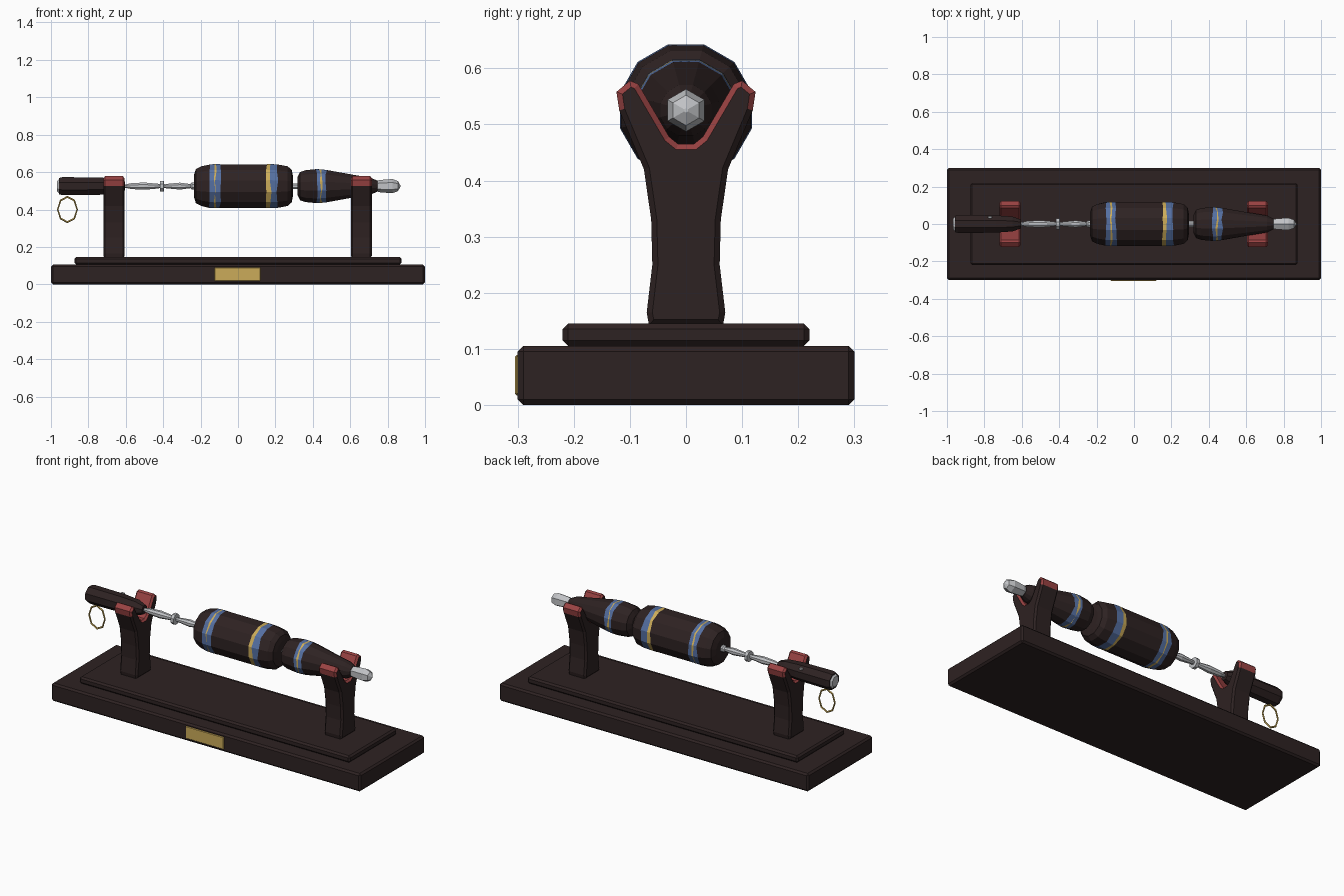
import bpy, bmesh, math, random
from mathutils import Vector

random.seed(4)
cube = bpy.data.objects.get("Cube")
if cube:
    bpy.data.objects.remove(cube, do_unlink=True)

AXIS_Z = 0.525


def material(name, rgb):
    m = bpy.data.materials.new(name)
    m.use_nodes = True
    m.diffuse_color = (*rgb, 1)
    bsdf = m.node_tree.nodes["Principled BSDF"]
    bsdf.inputs["Base Color"].default_value = (*rgb, 1)
    bsdf.inputs["Roughness"].default_value = 0.7
    return m


WOOD = material("dark wood", (0.027, 0.016, 0.016))
RED = material("red felt", (0.32, 0.055, 0.055))
BLUE = material("blue band", (0.09, 0.16, 0.36))
GOLD = material("gold", (0.60, 0.41, 0.10))
SILVER = material("silver", (0.53, 0.54, 0.56))


def finish(name, bm, mats):
    bmesh.ops.recalc_face_normals(bm, faces=bm.faces)
    mesh = bpy.data.meshes.new(name)
    bm.to_mesh(mesh)
    bm.free()
    for m in mats:
        mesh.materials.append(m)
    obj = bpy.data.objects.new(name, mesh)
    bpy.context.collection.objects.link(obj)
    return obj


def box(name, centre, size, mat, bevel):
    bm = bmesh.new()
    bmesh.ops.create_cube(bm, size=1)
    bmesh.ops.scale(bm, vec=size, verts=bm.verts)
    bmesh.ops.translate(bm, vec=centre, verts=bm.verts)
    bmesh.ops.bevel(bm, geom=bm.edges[:], offset=bevel, segments=1,
                    affect='EDGES', profile=0.5)
    return finish(name, bm, [mat])


def lathe(name, profile, sides, mats, jitter=0.0):
    """Turn (x, radius, material slot of the next segment) about the long axis."""
    bm = bmesh.new()
    rings = []
    slot_before = 0
    for x, r, slot in profile:
        ragged = jitter if slot or slot_before else 0
        ring = []
        for i in range(sides):
            a = math.tau * (i + 0.5) / sides
            dx = random.uniform(-ragged, ragged)
            ring.append(bm.verts.new((x + dx, r * math.cos(a), AXIS_Z + r * math.sin(a))))
        rings.append(ring)
        slot_before = slot
    for (x, r, slot), a, b in zip(profile, rings, rings[1:]):
        for i in range(sides):
            j = (i + 1) % sides
            bm.faces.new((a[i], a[j], b[j], b[i])).material_index = slot
    bm.faces.new(rings[0])
    bm.faces.new(rings[-1])
    return finish(name, bm, mats)


# Stepped base and plaque
box("base", (0, 0, 0.0525), (2, 0.6, 0.105), WOOD, 0.01)
box("plinth", (0, 0, 0.125), (1.75, 0.44, 0.04), WOOD, 0.01)
plaque = box("plaque", (-0.003, -0.301, 0.053), (0.245, 0.008, 0.072), GOLD, 0.003)


# Forked supports with red lining in the notch
def support(name, x):
    half = [(0.066, 0.142), (0.07, 0.165), (0.06, 0.25), (0.062, 0.33), (0.075, 0.42),
            (0.119, 0.525), (0.124, 0.558), (0.10, 0.578), (0.085, 0.572), (0.03, 0.478),
            (0.014, 0.465)]
    outline = half + [(-y, z) for y, z in reversed(half)]
    bm = bmesh.new()
    cap = bm.faces.new([bm.verts.new((x - 0.057, y, z)) for y, z in outline])
    out = bmesh.ops.extrude_face_region(bm, geom=[cap])
    moved = [g for g in out["geom"] if isinstance(g, bmesh.types.BMVert)]
    bmesh.ops.translate(bm, vec=(0.114, 0, 0), verts=moved)
    bmesh.ops.recalc_face_normals(bm, faces=bm.faces)
    rims = [e for e in bm.edges if abs(e.verts[0].co.x - e.verts[1].co.x) < 1e-5]
    bmesh.ops.bevel(bm, geom=rims, offset=0.01, segments=1, affect='EDGES', profile=0.5)
    bm.normal_update()
    for f in bm.faces:
        z = f.calc_center_median().z
        lining = z > 0.44 and f.normal.z > 0.15
        horn = z > 0.535 and abs(f.normal.x) < 0.9
        f.material_index = 1 if lining or horn else 0
    return finish(name, bm, [WOOD, RED])


support("right_support", -0.663)
support("left_support", 0.66)

# Main barrel with ragged blue and gold bands
bands = [WOOD, BLUE, GOLD]
lathe("barrel", [(-0.236, 0.06, 0), (-0.225, 0.095, 0), (-0.195, 0.11, 0),
                 (-0.152, 0.12, 1), (-0.126, 0.122, 2), (-0.118, 0.122, 1),
                 (-0.096, 0.121, 0), (0.152, 0.121, 2), (0.174, 0.122, 1),
                 (0.21, 0.12, 0), (0.265, 0.11, 0), (0.287, 0.09, 0),
                 (0.293, 0.06, 0)], 12, bands, 0.005)

# Tapered end grip with one band
lathe("tapered_grip", [(0.318, 0.05, 0), (0.332, 0.078, 0), (0.36, 0.088, 0),
                       (0.422, 0.094, 1), (0.44, 0.093, 2), (0.447, 0.092, 1),
                       (0.472, 0.089, 0), (0.62, 0.062, 0), (0.71, 0.047, 0),
                       (0.745, 0.03, 0)], 12, bands, 0.006)

# Faceted metal tip
lathe("metal_tip", [(0.735, 0.026, 0), (0.76, 0.033, 0), (0.825, 0.038, 0),
                    (0.855, 0.027, 0), (0.868, 0.004, 0)], 6, [SILVER])

# Slim metal shaft with swellings and a collar
lathe("shaft", [(-0.61, 0.008, 0), (-0.57, 0.017, 0), (-0.5, 0.021, 0),
                (-0.43, 0.014, 0), (-0.417, 0.011, 0), (-0.416, 0.031, 0),
                (-0.397, 0.031, 0), (-0.396, 0.011, 0), (-0.37, 0.014, 0),
                (-0.31, 0.02, 0), (-0.255, 0.012, 0), (-0.247, 0.02, 0),
                (-0.23, 0.02, 0)], 8, [SILVER])
lathe("link", [(0.28, 0.016, 0), (0.33, 0.016, 0)], 8, [SILVER])

# Rear handle with a metal end cap and pin
lathe("rear_handle", [(-0.958, 0.047, 0), (-0.94, 0.052, 0), (-0.74, 0.05, 0),
                      (-0.65, 0.043, 0), (-0.605, 0.026, 0)], 8, [WOOD])
lathe("handle_cap", [(-0.967, 0.03, 0), (-0.955, 0.043, 0)], 8, [SILVER])
box("handle_pin", (-0.77, 0.036, AXIS_Z + 0.036), (0.02, 0.012, 0.012), SILVER, 0.002)

# Hanging ring
bpy.ops.mesh.primitive_torus_add(major_segments=8, minor_segments=5, major_radius=0.056,
                                 minor_radius=0.005, location=(-0.912, 0, 0.4),
                                 rotation=(math.pi / 2, 0, 0))
ring = bpy.context.object
ring.name = "hanging_ring"
ring.scale = (0.92, 1.2, 1)
ring.data.materials.append(GOLD)
